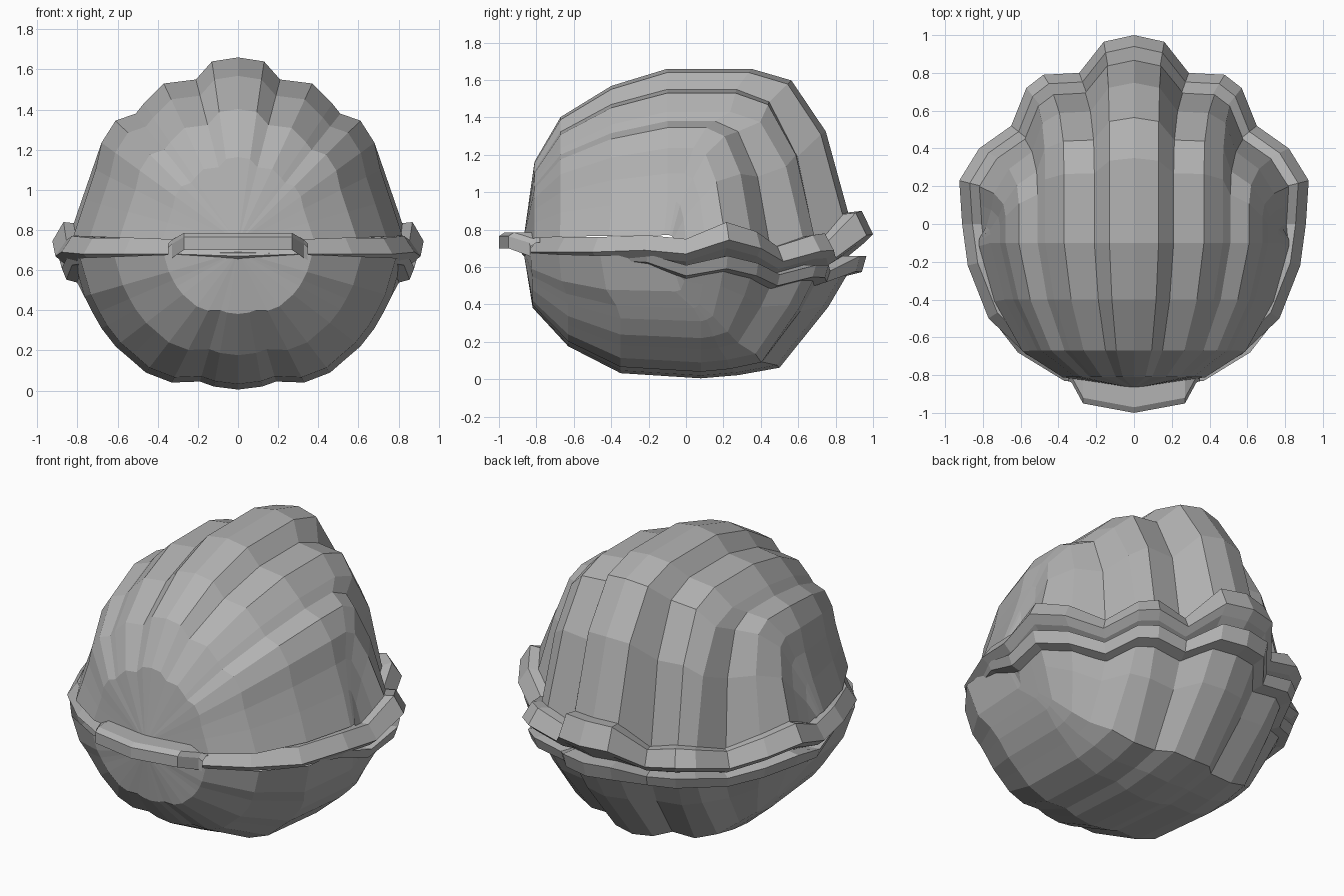
import bpy, bmesh

if "Cube" in bpy.data.objects:
    bpy.data.objects.remove(bpy.data.objects["Cube"])

shell_mat = bpy.data.materials.new("shell grey")
shell_mat.diffuse_color = (0.45, 0.45, 0.45, 1)
shell_mat.use_nodes = True
shell_mat.node_tree.nodes["Principled BSDF"].inputs["Base Color"].default_value = shell_mat.diffuse_color


def make_grid(name, rows):
    """Skin a list of equally long point rows."""
    bm = bmesh.new()
    grid = [[bm.verts.new(p) for p in row] for row in rows]
    for a, b in zip(grid, grid[1:]):
        for i in range(len(a) - 1):
            bm.faces.new((a[i], a[i + 1], b[i + 1], b[i]))
    bmesh.ops.remove_doubles(bm, verts=bm.verts, dist=0.0005)
    bmesh.ops.recalc_face_normals(bm, faces=bm.faces)
    mesh = bpy.data.meshes.new(name)
    bm.to_mesh(mesh)
    bm.free()
    obj = bpy.data.objects.new(name, mesh)
    bpy.context.collection.objects.link(obj)
    mesh.materials.append(shell_mat)
    return obj


def mirrored(half):
    """Right-hand rows running to the centre row, continued on the left."""
    return half + [[(-x, y, z) for x, y, z in row] for row in half[-2::-1]]


# Scalloped rim, from back centre round the right side to the hinge: x, y, z, gap
rim = [(0, 1.0, .89, .09), (.16, .965, .88, .08), (.29, .80, .72, 0),
       (.48, .79, .77, .02), (.57, .72, .76, .01), (.65, .52, .70, 0),
       (.82, .40, .78, .02), (.925, .23, .83, .03), (.91, 0, .74, -.01),
       (.88, -.22, .76, -.05), (.77, -.5, .75, -.07), (.57, -.69, .75, -.07),
       (.30, -.84, .75, -.10), (0, -.88, .74, -.12)]

# Highest point of each rib or groove (x, z), centre to side
upper_ribs = [(0, 1.66), (.13, 1.64), (.21, 1.55), (.37, 1.53), (.47, 1.43),
              (.51, 1.38), (.61, 1.345), (.68, 1.235), (.71, 1.10), (.76, .95), (.82, .77)]
lower_ribs = [(0, .005), (.12, .02), (.19, .045), (.33, .04), (.46, .09),
              (.54, .16), (.61, .22), (.68, .31), (.72, .38), (.765, .47), (.82, .66)]
rib_rim = [0, 1, 2, 3, 4, 5, 6, 7, 7.5, 8, 8.3]  # rim station each rib ends at


def rim_at(t):
    i = int(t)
    return [a + (b - a) * (t - i) for a, b in zip(rim[i], rim[i + 1])]


def make_shell(name, ribs, base, front, back, crest_y, drop, share):
    """Ribs fan from the hinge over the crest and fall to the rim at the back."""
    rows = []
    y0 = front[0][0]
    for (sx, sz), t in zip(ribs, rib_rim):
        rx, ry, rz, gap = rim_at(t)
        rx, ry = rx * .89, ry * .87
        rz -= drop + gap * share
        cy = min(crest_y, ry - .06)
        squeeze = (cy - y0) / (crest_y - y0)
        row = [(sx * f, y0 + (y - y0) * squeeze, base + (sz - base) * f)
               for y, f in front]
        for y, b in back:
            u = (y - crest_y) / (back[-1][0] - crest_y)
            row.append((sx + (rx - sx) * (1 - b), cy + (ry - cy) * u,
                        rz + (sz - rz) * b))
        rows.append(row)
    return make_grid(name, mirrored(rows[::-1]))


# Domed upper valve
make_shell("upper_shell", upper_ribs, .74,
           [(-.87, 0), (-.81, .46), (-.67, .72), (-.40, .90), (-.10, 1)],
           [(.15, 1), (.34, 1), (.55, .92), (.73, .57), (.85, 0)], -.10, .01, 0)

# Bowl-shaped lower valve
make_shell("lower_shell", lower_ribs, .69,
           [(-.87, 0), (-.82, .45), (-.63, .75), (-.35, .96), (.08, 1)],
           [(.28, .97), (.50, .90), (.76, .33), (.87, 0)], .08, .20, 1.3)

# Two stacked rim lips with the closed seam between them:
# scale, z offset, share of the gap where open, share of the signed gap
lip = [(.85, .0, 0, 0), (.94, .01, 0, 0), (1.0, -.07, .5, 0), (.95, -.11, .6, 0),
       (.87, -.14, 1, 0), (.965, -.14, 0, 1), (.94, -.20, 0, 1.3), (.82, -.23, 0, 1.3)]
lip_rows = [[(x * s, y * s, z + dz - max(gap, 0) * p - gap * g)
             for s, dz, p, g in lip] for x, y, z, gap in rim]
make_grid("rim_lips", mirrored(lip_rows[::-1]))

# Hinge plate at the front, with angled shoulders
hinge = []
for x, y_out, z_low, z_high in [(.35, -.83, .65, .73), (.33, -.84, .66, .75),
                                (.27, -.95, .70, .785), (0, -1.0, .70, .785)]:
    hinge.append([(x, -.78, z_high), (x, y_out + .03, z_high), (x, y_out, z_high - .02),
                  (x, y_out, z_low), (x, -.78, z_low), (x, -.78, z_high)])
make_grid("hinge_plate", mirrored(hinge))
